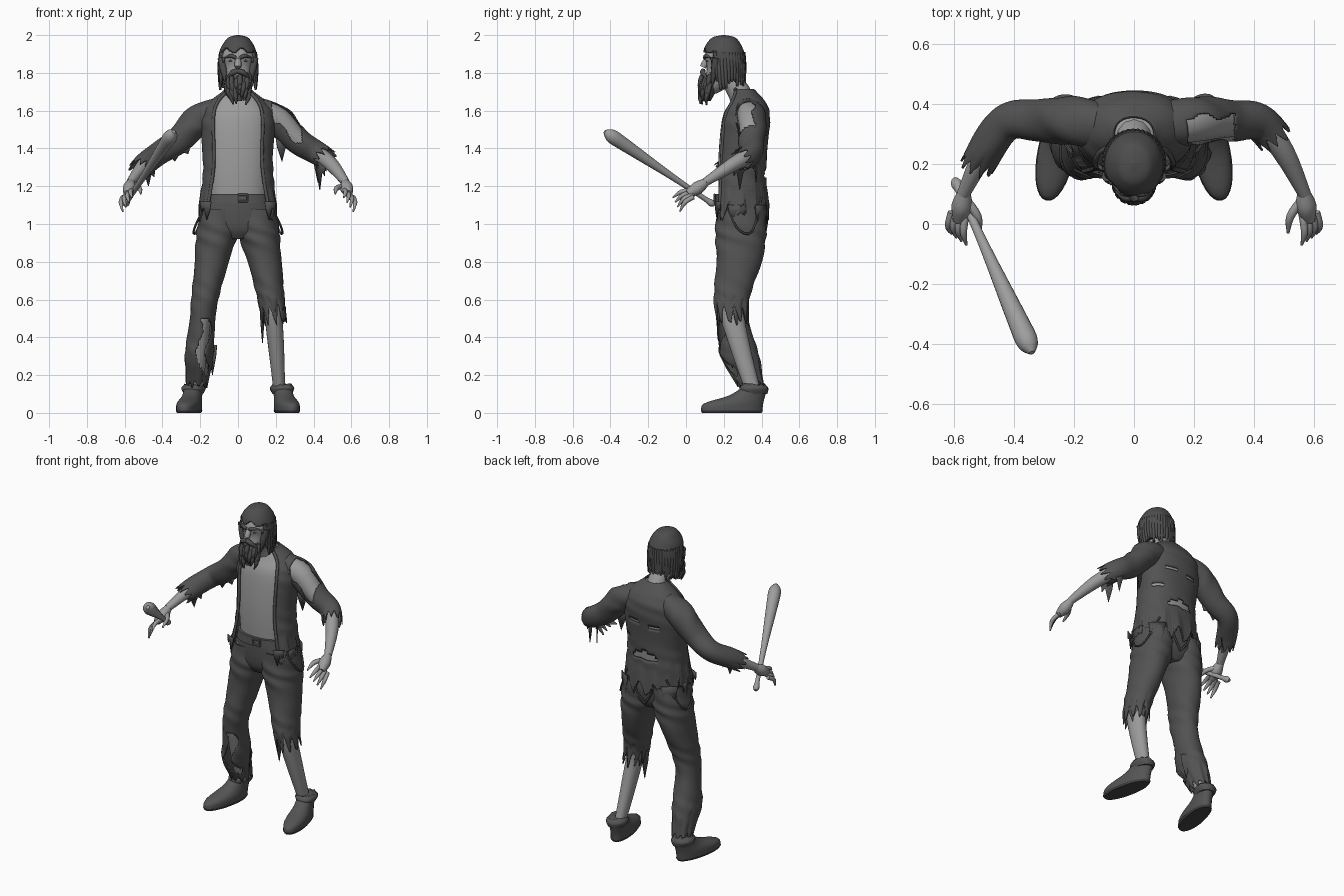
import bpy, bmesh, math, random
from mathutils import Vector

rng = random.Random(4)
cube = bpy.data.objects.get("Cube")
if cube:
    bpy.data.objects.remove(cube, do_unlink=True)


def material(name, value):
    mat = bpy.data.materials.new(name)
    mat.use_nodes = True
    colour = (value, value, value, 1)
    mat.diffuse_color = colour
    mat.node_tree.nodes["Principled BSDF"].inputs["Base Color"].default_value = colour
    return mat


cloth = material("worn cloth", .085)
skin = material("skin", .33)
hair = material("hair", .075)
leather = material("leather", .09)
dark = material("dark sole", .06)
wood = material("pale wood", .34)
metal = material("buckle metal", .13)


def finish(name, verts, faces, mat, thick=0, cut=None):
    mesh = bpy.data.meshes.new(name)
    mesh.from_pydata(verts, [], faces)
    bm = bmesh.new()
    bm.from_mesh(mesh)
    if cut:
        gone = [face for face in bm.faces if cut(face.calc_center_median())]
        bmesh.ops.delete(bm, geom=gone, context='FACES')
    bmesh.ops.recalc_face_normals(bm, faces=bm.faces)
    bm.to_mesh(mesh)
    bm.free()
    mesh.materials.append(mat)
    mesh.shade_smooth()
    mesh.set_sharp_from_angle(angle=math.radians(50))
    obj = bpy.data.objects.new(name, mesh)
    bpy.context.collection.objects.link(obj)
    if thick:
        obj.modifiers.new("thickness", 'SOLIDIFY').thickness = thick
    return obj


def spline(rows, steps):
    """Smoothly interpolate between rows of numbers."""
    out = []
    last = len(rows) - 1
    for i in range(last):
        before, start, end, after = (rows[max(0, min(last, i + k))] for k in (-1, 0, 1, 2))
        for step in range(steps):
            t = step / steps
            out.append([b + t * (c - a + t * (2 * a - 5 * b + 4 * c - d
                                              + t * (3 * (b - c) + d - a))) / 2
                        for a, b, c, d in zip(before, start, end, after)])
    return out + [rows[-1]]


def loft(name, rows, mat, seg=24, steps=4, level=True, cap=True, jag=0, fold=0,
         power=.95, thick=0, cut=None):
    """Skin through rings (x, y, z, rx, ry[, front opening in degrees])."""
    rings = spline(rows, steps)
    verts, faces = [], []
    is_open = len(rows[0]) > 5
    count = seg + 1 if is_open else seg
    teeth = [jag * (math.sin(63 * k / seg) + rng.uniform(-.4, .4)) for k in range(count)]
    curve = lambda v: math.copysign(abs(v) ** power, v)
    for i, (x, y, z, rx, ry, *opening) in enumerate(rings):
        ahead, behind = rings[min(i + 1, len(rings) - 1)], rings[max(i - 1, 0)]
        along = (Vector(ahead[:3]) - Vector(behind[:3])).normalized()
        u, v = Vector((1, 0, 0)), Vector((0, -1, 0))
        if not level:
            turn = along.to_track_quat('Z', 'Y')
            u, v = turn @ u, turn @ v
        gap = math.radians(opening[0]) if is_open else 0
        fray = max(0, 1 - 6 * (len(rings) - 1 - i) / len(rings))
        for k in range(count):
            angle = gap + 2 * (math.pi - gap) * k / seg
            wave = 1 + fold * math.sin(3 * angle + 45 * z + 2 * math.sin(20 * z))
            verts.append(Vector((x, y, z)) + u * rx * wave * curve(math.sin(angle))
                         + v * ry * wave * curve(math.cos(angle)) + along * fray * teeth[k])
    for i in range(0, (len(rings) - 1) * count, count):
        for k in range(seg):
            m = (k + 1) % count
            faces.append((i + k, i + m, i + count + m, i + count + k))
    if cap and not is_open:
        faces.append(range(count))
        faces.append(range(len(verts) - count, len(verts)))
    return finish(name, verts, faces, mat, thick, cut)


def tube(name, points, mat, seg=12, **options):
    rows = [(x, y, z, r, r) for x, y, z, r in points]
    return loft(name, rows, mat, seg, level=False, power=1, **options)


def taper(name, start, end, radius, mat, bow=(0, 0, 0)):
    """Short bowed strand that thins towards its end."""
    start, end = Vector(start), Vector(end)
    middle = start.lerp(end, .5) + Vector(bow)
    tube(name, [(*start, radius), (*middle, radius), (*end, radius / 3)], mat, 8)


def shard(name, centre, drop, run):
    """Pointed strip of torn cloth hanging below a point, half as wide as its run."""
    centre, side, down = Vector(centre), Vector((*run, 0)) / 2, Vector((0, 0, -drop))
    verts = [centre - side, centre + side, centre + side * .8 + down * .5,
             centre + side * .3 + down * .35, centre - side * .2 + down, centre - side * .8 + down * .4]
    finish(name, verts, [(0, 1, 3, 5), (1, 2, 3), (3, 4, 5)], cloth, .005)


def centred(rows):
    return [(0, *row) for row in rows]


def flip(rows, s):
    return [(s * x, *rest) for x, *rest in rows]


sides = ((1, "left"), (-1, "right"))

# Torso and neck
body = centred([(.31, 1.7, .07, .05), (.32, 1.64, .14, .09), (.31, 1.55, .18, .12),
                (.29, 1.3, .17, .12), (.28, 1.06, .15, .1)])
loft("torso", body, skin, 32, power=.9)
tube("neck", centred([(.32, 1.6, .07), (.28, 1.7, .06), (.21, 1.8, .05)]), skin)

# Open ragged jacket following the torso, slashed across the back
slashes = [(-.07, 1.46, .045), (.07, 1.48, .045), (0, 1.27, .09), (.14, 1.36, .04)]


def jacket_hole(p):
    return p.y > .33 and any(math.hypot(p.x - x, 4 * (p.z - z) + 9 * (p.x - x) ** 2) < size
                             for x, z, size in slashes)


jacket = [(0, .29, 1.715, .07, .07, 65)]
for x, y, z, rx, ry in body:
    grow = .015 + max(0, 1.3 - z) * .18
    jacket.append((x, y, z, rx + grow, ry + grow, 36 + 40 * abs(z - 1.45)))
loft("jacket", jacket, cloth, 160, 14, power=.9, jag=.04, fold=.012, thick=.008, cut=jacket_hole)
for s, side in sides:
    edge = [(s * rx * math.sin(math.radians(gap)) ** .9,
             y - ry * math.cos(math.radians(gap)) ** .9, z, .009) for x, y, z, rx, ry, gap in jacket]
    tube(side + "_jacket_edge", edge, cloth)
    shard(side + "_jacket_side_tatter", (s * .205, .27, 1.1), .11, (0, .1))
    shard(side + "_jacket_back_tatter", (s * .16, .4, 1.1), .18, (s * .08, -.06))
    shard(side + "_jacket_front_tatter", (s * .17, .17, 1.12), .1, (s * .06, .03))

# Head and hair
loft("head", centred([(.14, 1.69, .02, .02), (.17, 1.74, .06, .07), (.2, 1.83, .08, .09),
                      (.2, 1.9, .09, .1), (.2, 1.98, .03, .04)]), skin)
taper("nose", (0, .09, 1.83), (0, .12, 1.89), .017, skin)


def face_opening(p):
    fringe = .15 + .02 * math.sin(90 * p.z)
    hairline = 1.92 + .012 * math.sin(70 * p.x)
    return p.y < fringe and p.z < hairline or p.y < .2 and p.z < 1.79


loft("hair", centred([(.2, 2, .01, .01), (.2, 1.98, .06, .07), (.2, 1.9, .1, .11),
                      (.215, 1.77, .095, .1)]),
     hair, 72, 12, jag=.02, fold=.01, thick=.012, cut=face_opening)
for i in range(26):
    angle = math.radians(65 + 9 * i)
    x, y = .096 * math.sin(angle), .21 - .1 * math.cos(angle)
    taper("hair_lock", (x * .9, y - .01, 1.91), (x, y, rng.uniform(1.7, 1.76)), .015, hair, (x / 30, 0, 0))

# Facial features and beard
for s, side in sides:
    taper(side + "_eyebrow", (s * .01, .1, 1.88), (s * .07, .13, 1.88), .01, hair, (0, -.01, .01))
    taper(side + "_eye_socket", (s * .02, .12, 1.865), (s * .055, .13, 1.865), .01, dark, (0, -.007, 0))
    taper(side + "_moustache", (0, .09, 1.81), (s * .06, .11, 1.77), .014, hair, (0, -.01, .01))
    taper(side + "_sideburn", (s * .09, .16, 1.88), (s * .06, .14, 1.74), .019, hair)
loft("beard", centred([(.15, 1.79, .07, .05), (.13, 1.74, .06, .05), (.11, 1.65, .02, .02)]), hair)
for i in range(30):
    angle, top = rng.uniform(-1.6, 1.6), rng.uniform(1.71, 1.79)
    x, y = .06 * math.sin(angle), .14 - .055 * math.cos(angle)
    taper("beard_curl", (x, y, top), (x * .7, y - .01, top - .08), .012, hair, (x / 6, -.007, 0))

# Arms and hands
arm = [(.11, .33, 1.59, .07), (.21, .345, 1.55, .07), (.32, .345, 1.44, .055),
       (.42, .34, 1.375, .043), (.5, .24, 1.31, .037), (.57, .1, 1.22, .022)]
for s, side in sides:
    tube(side + "_arm", flip(arm, s), skin, 18)
    palm = [(.567, .11, 1.225, .02), (.575, .06, 1.19, .035), (.586, .01, 1.16, .02)]
    tube(side + "_palm", flip(palm, s), skin)
    for k in range(4):
        knuckle = Vector((s * (.56 + k / 60), .04, 1.18 - k / 80))
        reach = Vector((0, -.11 + k / 80, -.04 - k / 80))
        taper(side + "_finger", knuckle, knuckle + reach, .012, skin, (s * .01, -.01, .01))
    taper(side + "_thumb", (s * .56, .08, 1.2), (s * .515, -.03, 1.16), .014, skin, (-s * .015, 0, .01))


# Sleeves following the arms, long on the right and torn open on the left
def shoulder_hole(p):
    ragged = .02 * math.sin(60 * p.x)
    return .19 + ragged / 2 < p.x < .34 and p.y < .36 + ragged / 2 and p.z > 1.74 - p.x + ragged


arm_rings = spline(arm, 4)
for s, side, rings, hole in ((1, "left", 15, shoulder_hole), (-1, "right", 18, None)):
    sleeve = [(s * x, y, z, r + .007 + i / 1000) for i, (x, y, z, r) in enumerate(arm_rings[:rings])]
    tube(side + "_sleeve", sleeve, cloth, 72, steps=4, cap=False, jag=.022, fold=.03,
         thick=.006, cut=hole)
shard("left_sleeve_tatter", (.44, .28, 1.33), .15, (.05, -.06))
shard("left_elbow_tatter", (.43, .37, 1.36), .14, (.06, -.03))
shard("left_armpit_tatter", (.24, .33, 1.45), .12, (.08, .03))
shard("right_sleeve_tatter", (-.32, .32, 1.41), .08, (.14, 0))
shard("right_cuff_tatter", (-.47, .24, 1.3), .1, (.06, .06))

# Legs and trousers
leg = [(.1, .29, 1.08, .08, .11), (.11, .29, .95, .09, .115), (.14, .28, .8, .07, .1),
       (.18, .24, .57, .05, .07), (.2, .28, .37, .043, .056), (.22, .36, .1, .03, .04)]


def shin_tear(p):
    return p.y < .27 and abs(p.x + .18 + .02 * math.sin(25 * p.z)) < .024 and .2 < p.z < .5


loft("trouser_hips", centred([(.28, 1.15, .165, .12), (.29, 1.05, .2, .13), (.29, .97, .19, .12),
                              (.29, .92, .08, .09)]), cloth, 36, power=.9)
leg_rings = spline(leg, 4)
for s, side, rings, jag, tear in ((1, "left", 14, .045, None), (-1, "right", 20, .02, shin_tear)):
    loft(side + "_leg", flip(leg, s), skin)
    trouser = []
    for x, y, z, rx, ry in leg_rings[:rings]:
        flare = max(0, min(.5 - z, z - .1)) * .17
        trouser.append((s * x, y - flare / 2, z, rx + .02 + flare / 2, ry + .02 + flare))
    loft(side + "_trouser_leg", trouser, cloth, 72, 4, cap=False, jag=jag, fold=.025,
         thick=.006, cut=tear)
shard("left_knee_tatter", (.135, .24, .55), .18, (.03, .07))
shard("left_knee_back_tatter", (.22, .29, .56), .14, (-.07, .08))
shard("right_ankle_tatter", (-.14, .32, .36), .16, (-.06, .06))

# Belt, buckle and hanging braces
loft("belt", centred([(.28, 1.11, .18, .127), (.28, 1.16, .17, .123)]), leather, 40, 2, power=.9)
buckle = [(x, .151, z, .006) for x, z in ((0, 1.12), (.05, 1.12), (.05, 1.155), (0, 1.155))]
for i in range(4):
    tube("buckle_bar", [buckle[i - 1], buckle[i]], metal, 6)
for s, side in sides:
    loop = [(.16, .2, 1.13, .006), (.23, .27, .98, .006), (.22, .35, .96, .006), (.14, .4, 1.14, .006)]
    tube(side + "_side_brace", flip(loop, s), leather, 6)
    strap = [(.05, .41, 1.15, .007), (.06, .43, 1.05, .007), (0, .42, .96, .007)]
    tube(side + "_back_brace", flip(strap, s), leather, 6)

# Shoes with cuffs and soles
for s, side in sides:
    shoe = centred([(-.12, .01, .06, .165), (-.11, .05, .06, .16), (-.04, .09, .05, .1), (0, .13, .05, .07)])
    cuff = centred([(0, .1, .05, .07), (0, .13, .064, .076), (0, .15, .05, .06)])
    sole = centred([(-.12, 0, .055, .16), (-.12, .012, .063, .168)])
    for part in (loft(side + "_shoe", shoe, leather, 32),
                 loft(side + "_shoe_cuff", cuff, leather, jag=.006, fold=.03),
                 loft(side + "_sole", sole, dark, 32, 1)):
        part.location = (s * .235, .36, 0)
        part.rotation_euler.z = s * .2

# Wooden bat held in the right hand
butt, tip = Vector((-.6, .15, 1.1)), Vector((-.34, -.43, 1.49))
profile = [(0, .01), (.03, .019), (.1, .013), (.4, .018), (.8, .034), (.94, .036), (1, .01)]
tube("bat", [(*butt.lerp(tip, t), r) for t, r in profile], wood, 20)
